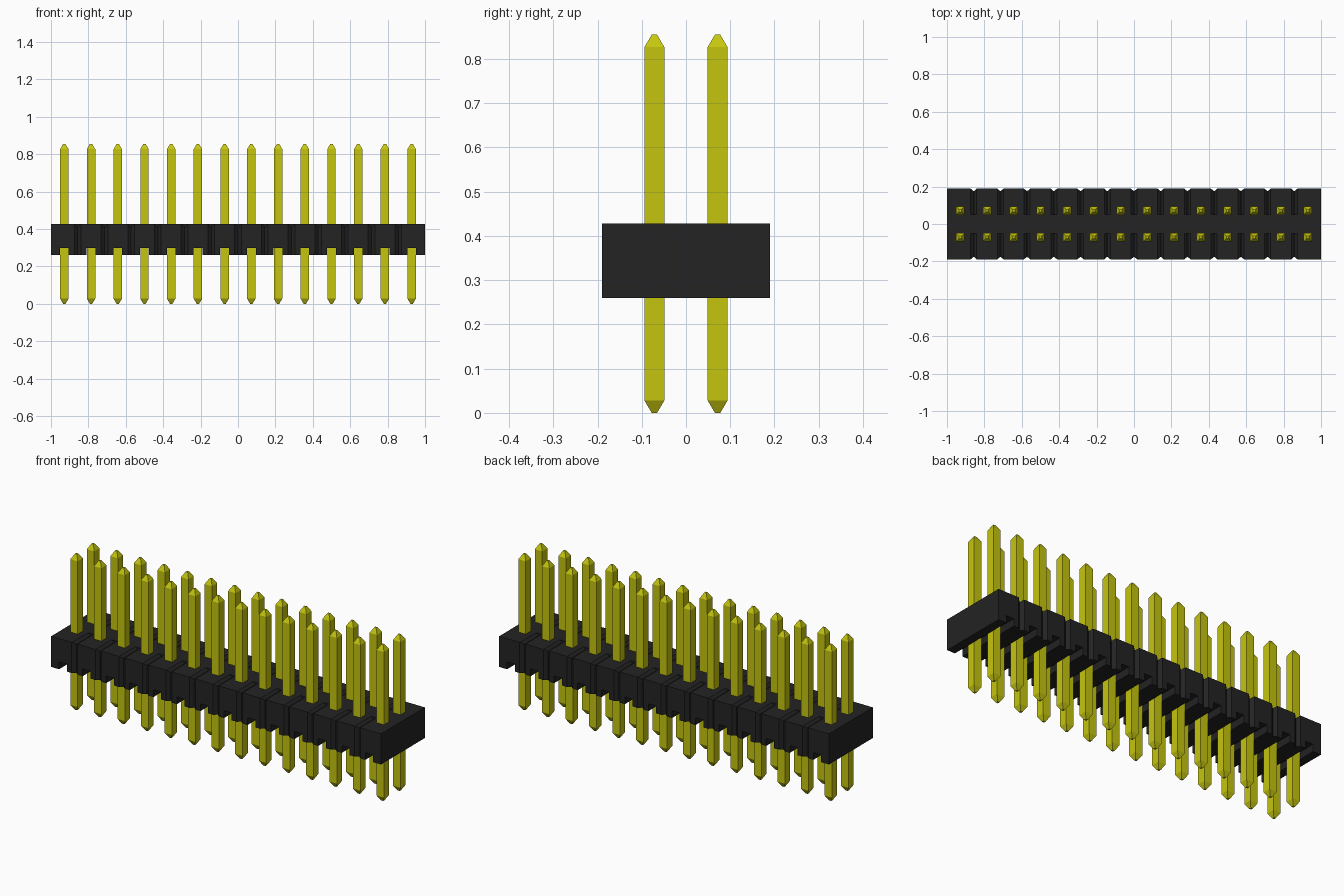
import bpy, bmesh

if "Cube" in bpy.data.objects:
    bpy.data.objects.remove(bpy.data.objects["Cube"], do_unlink=True)

COLS = 14
PITCH = 2 / COLS
HALF_Y = 0.19
Z0, Z1, Z_GROOVE = 0.26, 0.428, 0.30
PIN_TOP, PIN_W, TIP_W, TIP_H = 0.855, 0.045, 0.012, 0.028
ROW_Y = PITCH / 2
NOTCH_W, NOTCH_D = 0.018, 0.015


def material(name, rgb):
    m = bpy.data.materials.new(name)
    m.use_nodes = True
    m.diffuse_color = (*rgb, 1)
    m.node_tree.nodes["Principled BSDF"].inputs["Base Color"].default_value = (*rgb, 1)
    return m


black = material("black plastic", (0.017, 0.017, 0.017))
gold = material("yellow metal", (0.56, 0.56, 0.005))


def loft(bm, rings):
    """Closed solid through rings of matching points, bottom to top."""
    vs = [[bm.verts.new(p) for p in r] for r in rings]
    n = len(vs[0])
    for a, b in zip(vs, vs[1:]):
        for i in range(n):
            j = (i + 1) % n
            bm.faces.new((a[i], a[j], b[j], b[i]))
    bm.faces.new(vs[0][::-1])
    bm.faces.new(vs[-1])


def rect(x, hx, y0, y1, z):
    return [(x - hx, y0, z), (x + hx, y0, z), (x + hx, y1, z), (x - hx, y1, z)]


def make_mesh(name, bm, mat):
    bmesh.ops.recalc_face_normals(bm, faces=bm.faces)
    me = bpy.data.meshes.new(name)
    bm.to_mesh(me)
    bm.free()
    me.materials.append(mat)
    return me


def add(name, me):
    ob = bpy.data.objects.new(name, me)
    bpy.context.collection.objects.link(ob)
    return ob


# Housing: plan outline with a V notch between neighbouring columns
seams = [-1 + PITCH * i for i in range(1, COLS)]
front = [(-1, -HALF_Y)]
for x in seams:
    front += [(x - NOTCH_W, -HALF_Y), (x, -HALF_Y + NOTCH_D), (x + NOTCH_W, -HALF_Y)]
front.append((1, -HALF_Y))
outline = front + [(-x, -y) for x, y in front]
bm = bmesh.new()
loft(bm, [[(x, y, z) for x, y in outline] for z in (Z0, Z1)])
housing = add("housing", make_mesh("housing", bm, black))

# Cutter: underside grooves across each column, shallow V seams on top
columns = [-1 + PITCH * (i + 0.5) for i in range(COLS)]
bm = bmesh.new()
for x in columns:
    loft(bm, [rect(x, 0.0235, -0.3, 0.3, z) for z in (Z0 - 0.1, Z_GROOVE)])
for x in seams:
    for y0, y1 in ((-0.3, -0.05), (0.05, 0.3)):
        loft(bm, [rect(x, 0.002, y0, y1, Z1 - 0.012), rect(x, 0.03, y0, y1, Z1 + 0.012)])
cutter = add("groove_cutter", make_mesh("groove_cutter", bm, black))
cutter.hide_render = True
mod = housing.modifiers.new("grooves", "BOOLEAN")
mod.operation = "DIFFERENCE"
mod.solver = "EXACT"
mod.object = cutter
bpy.context.view_layer.objects.active = housing
bpy.ops.object.modifier_apply(modifier=mod.name)
bpy.data.objects.remove(cutter, do_unlink=True)

# Pins: square posts with tapered tips, sharing one mesh
bm = bmesh.new()
loft(bm, [rect(0, w / 2, -w / 2, w / 2, z) for w, z in (
    (TIP_W, 0), (PIN_W, TIP_H), (PIN_W, PIN_TOP - TIP_H), (TIP_W, PIN_TOP))])
pin_mesh = make_mesh("pin", bm, gold)
for row, y in (("front", -ROW_Y), ("back", ROW_Y)):
    for i, x in enumerate(columns):
        add(f"{row}_pin_{i + 1}", pin_mesh).location = (x, y, 0)
